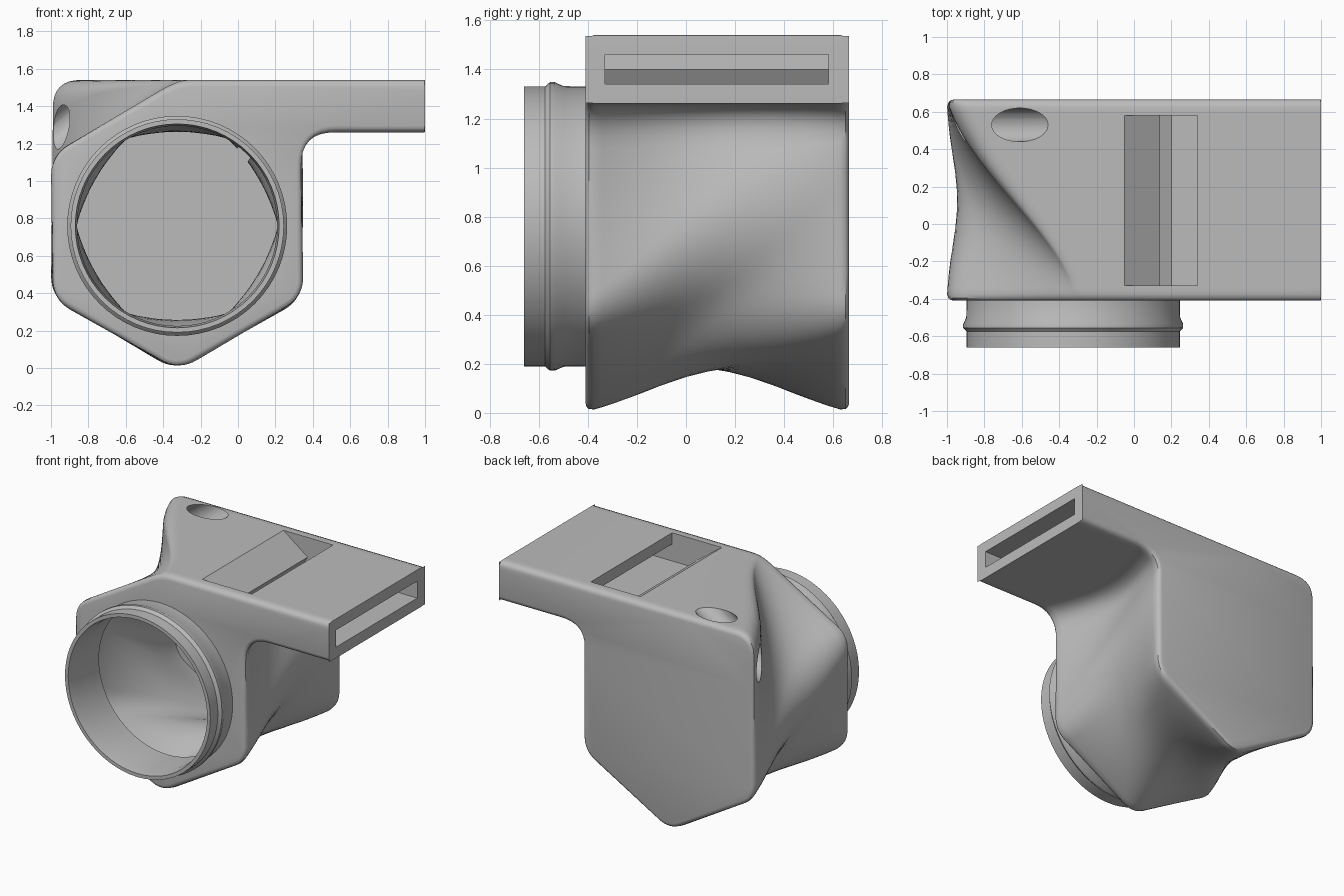
import bpy, bmesh, math
from mathutils import Vector

cube = bpy.data.objects.get("Cube")
if cube:
    bpy.data.objects.remove(cube, do_unlink=True)

mat = bpy.data.materials.new("plain grey")
mat.use_nodes = True
grey = (0.5, 0.5, 0.5, 1)
mat.diffuse_color = grey
mat.node_tree.nodes["Principled BSDF"].inputs["Base Color"].default_value = grey

CX, CZ, R = -0.325, 0.76, 0.78
FRONT, BACK = -0.41, 0.665


def make_object(name, bm):
    bmesh.ops.recalc_face_normals(bm, faces=bm.faces)
    mesh = bpy.data.meshes.new(name)
    bm.to_mesh(mesh)
    bm.free()
    mesh.materials.append(mat)
    obj = bpy.data.objects.new(name, mesh)
    bpy.context.collection.objects.link(obj)
    return obj


def loft(name, rings, closed=False):
    """Bridge equal-length rings of points; cap the ends unless closed."""
    bm = bmesh.new()
    rows = [[bm.verts.new(p) for p in ring] for ring in rings]
    pairs = list(zip(rows, rows[1:]))
    if closed:
        pairs.append((rows[-1], rows[0]))
    n = len(rows[0])
    for a, b in pairs:
        for i in range(n):
            j = (i + 1) % n
            bm.faces.new((a[i], a[j], b[j], b[i]))
    if not closed:
        bm.faces.new(rows[0])
        bm.faces.new(rows[-1])
    return make_object(name, bm)


def rounded(corners, arc=8, straight=5):
    """Round a polygon of (point, tangent length) corners, evenly sampled."""
    n, out = len(corners), []
    for i, (p, d) in enumerate(corners):
        ends = []
        for q, e in (corners[i - 1], corners[(i + 1) % n]):
            v = q - p
            reach = min(d, v.length * d / (d + e) * 0.97)
            ends.append(p + v.normalized() * reach)
        a, b = ends
        for k in range(arc + 1):
            t = k / arc
            out.append(a * (1 - t) ** 2 + p * 2 * t * (1 - t) + b * t * t)
        q, e = corners[(i + 1) % n]
        v = p - q
        far = q + v.normalized() * min(e, v.length * e / (d + e) * 0.97)
        out += [b.lerp(far, k / straight) for k in range(1, straight)]
    return out


def inset(points, amount):
    n, out = len(points), []
    for i, p in enumerate(points):
        t = (points[(i + 1) % n] - points[i - 1]).normalized()
        q = p - Vector((t.y, -t.x)) * amount
        if p.x > 0.98:
            q.x = p.x
        out.append(q)
    return out


def hexagon(k, scale=1):
    a = math.radians(60 * k - 30)
    return Vector((CX + R * scale * math.cos(a), CZ + R * scale * math.sin(a)))


def ease(u):
    return 0.4 * u + 0.6 * u * u * (3 - 2 * u)


def outer_section(y):
    """Twisting hexagon merged with the mouthpiece and the loop corner."""
    u = (y - FRONT) / (BACK - FRONT)
    t, mid = ease(u), math.sin(math.pi * u)
    soft = 0.1 + 0.12 * mid
    right = hexagon(0).lerp(Vector((0.35, 1.02)), t)
    armpit = Vector((0.35 - 0.15 * mid, 1.26))
    top = Vector((-0.28, 1.54)).lerp(Vector((-1, 1.54)), t)
    left_top = Vector((-0.36, 1.517)).lerp(hexagon(3), t)
    corners = [(right, soft), (armpit, 0.18),
               (Vector((1, 1.26)), 0.004), (Vector((1, 1.54)), 0.004),
               (top, 0.05 + 0.1 * t), (left_top, 0.05 + 0.25 * mid)]
    corners += [(hexagon(k).lerp(hexagon(k + 1), t), soft) for k in (3, 4, 5)]
    return rounded(corners)


def chamber_section(y):
    t = ease((y - FRONT) / (BACK - FRONT))
    return rounded([(hexagon(k, 0.86).lerp(hexagon(k + 1, 0.86), t), 0.12)
                    for k in range(6)])


def at_y(points, y):
    return [Vector((p.x, y, p.y)) for p in points]


def circle(r, y, n=64):
    return [Vector((CX + r * math.cos(2 * math.pi * i / n), y,
                    CZ + r * math.sin(2 * math.pi * i / n))) for i in range(n)]


# Body with softly rounded front and back rims
rims = [(0, 0.035), (0.004, 0.02), (0.014, 0.008), (0.035, 0)]
steps = 32
span = [FRONT + 0.035 + (BACK - FRONT - 0.07) * i / steps for i in range(steps + 1)]
stations = [(FRONT + d, s) for d, s in rims[:3]] + [(y, 0) for y in span]
stations += [(BACK - d, s) for d, s in reversed(rims[:3])]
body = loft("whistle_body", [at_y(inset(outer_section(y), s), y) for y, s in stations])

# Cutters: chamber, round opening, air passage with window, cord hole
cutters = []
ys = [-0.33 + 0.91 * i / 24 for i in range(25)]
cutters.append(loft("chamber_cutter", [at_y(chamber_section(y), y) for y in ys]))
cutters.append(loft("opening_cutter", [circle(0.535, -0.6), circle(0.535, -0.28)]))
passage = [(-0.07, 1.555), (0.34, 1.555), (0.34, 1.46), (1.1, 1.46), (1.1, 1.34),
           (0.2, 1.34), (0.05, 1.1), (-0.05, 1.1), (0.14, 1.40)]
passage = [Vector(p) for p in passage]
cutters.append(loft("passage_cutter", [at_y(passage, -0.33), at_y(passage, 0.58)]))
axis = Vector((0.39, 0, 0.29)).normalized()
side = Vector((-axis.z, 0, axis.x))
centre = Vector((-0.805, 0.53, 1.395))
hole = []
for reach in (-0.45, 0.45):
    hole.append([centre + axis * reach + side * 0.09 * math.cos(a)
                 + Vector((0, 0.09 * math.sin(a), 0))
                 for a in (2 * math.pi * i / 32 for i in range(32))])
cutters.append(loft("cord_hole_cutter", hole))

bpy.context.view_layer.objects.active = body
for cutter in cutters:
    cutter.hide_render = True
    mod = body.modifiers.new(cutter.name, "BOOLEAN")
    mod.operation = "DIFFERENCE"
    mod.solver = "EXACT"
    mod.object = cutter
    bpy.ops.object.modifier_apply(modifier=mod.name)
for cutter in cutters:
    bpy.data.objects.remove(cutter, do_unlink=True)

# Front collar with a raised band
collar_profile = [(0.535, -0.385), (0.57, -0.385), (0.572, -0.5), (0.588, -0.535),
                  (0.588, -0.555), (0.57, -0.575), (0.57, -0.66), (0.545, -0.66),
                  (0.535, -0.58)]
collar = loft("front_collar", [circle(r, y) for r, y in collar_profile], closed=True)

# Smooth shading that keeps crisp edges
for obj in (body, collar):
    bpy.ops.object.select_all(action="DESELECT")
    obj.select_set(True)
    bpy.context.view_layer.objects.active = obj
    bpy.ops.object.shade_smooth_by_angle(angle=math.radians(35))
